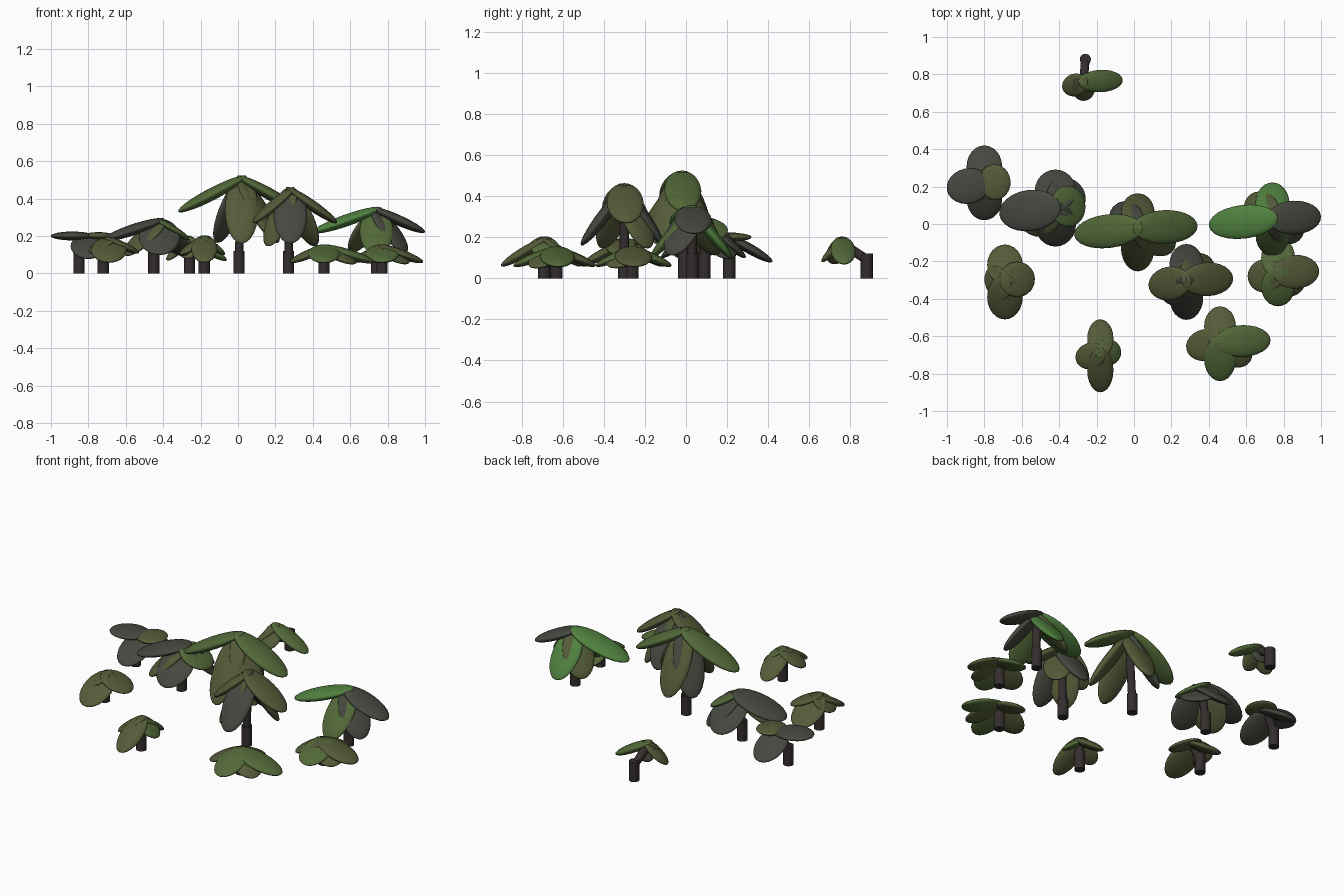
import bpy
from mathutils import Vector, Matrix

if "Cube" in bpy.data.objects:
    bpy.data.objects.remove(bpy.data.objects["Cube"])


def make_mat(name, r, g, b):
    m = bpy.data.materials.new(name)
    m.diffuse_color = (r, g, b, 1)
    m.use_nodes = True
    m.node_tree.nodes["Principled BSDF"].inputs["Base Color"].default_value = m.diffuse_color
    return m


BARK = make_mat("bark", .035, .026, .026)
MATS = {
    "o": make_mat("olive", .09, .105, .04),
    "g": make_mat("green", .085, .14, .04),
    "d": make_mat("dark_grey_green", .06, .065, .05),
    "b": make_mat("bright_green", .08, .22, .05),
}


# finish a unit primitive: place, name, colour, smooth
def finish(name, mat, matrix):
    ob = bpy.context.object
    ob.name = name
    ob.matrix_world = matrix
    ob.data.materials.append(mat)
    bpy.ops.object.shade_smooth_by_angle()


# round stem between two points
def stem(name, a, b, radius):
    bpy.ops.mesh.primitive_cylinder_add(vertices=16, radius=radius, depth=(b - a).length)
    rot = (b - a).to_track_quat('Z', 'Y').to_matrix().to_4x4()
    finish(name, BARK, Matrix.Translation((a + b) / 2) @ rot)


# flattened ellipsoid leaf from the crown to its tip
def leaf(crown, tip, width, mat):
    x = (tip - crown).normalized()
    a = crown - x * .03
    a.z = min(a.z, crown.z + .01)
    x = (tip - a).normalized()
    y = Vector((0, 0, 1)).cross(x).normalized()
    rot = Matrix((x, y, x.cross(y))).transposed().to_4x4()
    length = (tip - a).length
    size = Matrix.Diagonal((length / 2, width / 2, .012 + length * .05, 1))
    bpy.ops.mesh.primitive_uv_sphere_add(segments=24, ring_count=14)
    finish("leaf", mat, Matrix.Translation((a + tip) / 2) @ rot @ size)


# one plant: crown, leaf reach left/right/front/back, tip heights of the
# side and front/back leaves, leaf width, colours, side of the extra leaf
def plant(x, y, top, reach, side_z, front_z, width, colours, extra="", lean=(0, 0)):
    crown = Vector((x, y, top))
    foot = Vector((x + lean[0], y + lean[1], 0))
    knee = foot + Vector((0, 0, .12))
    stem("stem_base", foot, knee, .03)
    stem("stem_top", knee - Vector((0, 0, .03)), crown - Vector((0, 0, .02)), .023)
    left, right, front, back = reach
    tips = [(-left, -.04, side_z), (right, .01, side_z),
            (0, -front, front_z), (0, back, front_z)]
    if extra:
        # steeper leaves hanging below the main ones
        s = -1 if extra == "left" else 1
        r = left if s < 0 else right
        low = .3 * top + .01
        tips.append((s * r * .6, -front * .5, low))
        if top > .25:
            tips.append((-s * .13, back * .6, low))
    for (dx, dy, z), c in zip(tips, colours):
        leaf(crown, Vector((x + dx, y + dy, z)), width, MATS[c])


plant(-.27, .76, .19, (.11, .21, .1, .03), .07, .08, .12, "ogod", lean=(.01, .12))
plant(-.80, .22, .20, (.20, .14, .20, .20), .20, .08, .19, "dodd", lean=(-.05, -.01))
plant(-.42, .09, .28, (.30, .16, .21, .20), .18, .1, .22, "dgddod", "left", lean=(-.03, 0))
plant(.02, -.02, .51, (.34, .32, .23, .18), .33, .16, .18, "ggoood", "right", lean=(-.015, .01))
plant(.74, .03, .34, (.34, .26, .20, .19), .22, .1, .18, "bdgbdo", "right")
plant(-.69, -.30, .18, (.10, .16, .21, .19), .11, .06, .19, "oooo", lean=(-.03, .02))
plant(.28, -.30, .45, (.20, .25, .21, .19), .27, .16, .18, "ooddoo", "left", lean=(-.01, 0))
plant(.77, -.26, .14, (.16, .22, .18, .19), .06, .06, .18, "ooggo", "right")
plant(.46, -.63, .14, (.18, .27, .21, .19), .06, .06, .17, "oggoo", "right")
plant(-.18, -.69, .19, (.13, .11, .21, .18), .1, .06, .14, "ogoo")
